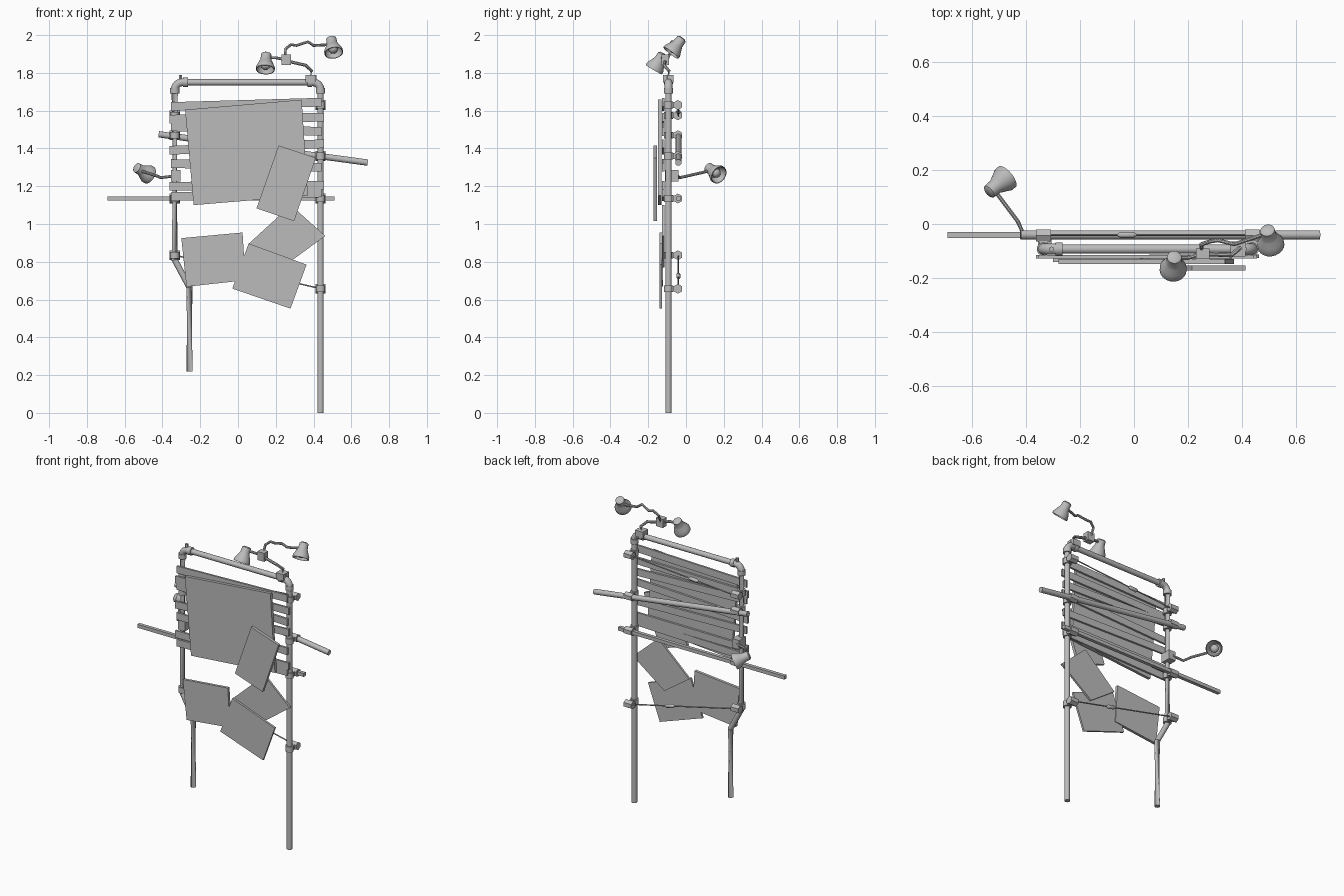
import bpy, bmesh, math
from mathutils import Vector

if "Cube" in bpy.data.objects:
    bpy.data.objects.remove(bpy.data.objects["Cube"])

grey = bpy.data.materials.new("plain grey")
grey.diffuse_color = (0.5, 0.5, 0.5, 1)
grey.use_nodes = True
grey.node_tree.nodes["Principled BSDF"].inputs["Base Color"].default_value = grey.diffuse_color


def finish(name, bm, smooth=True):
    bmesh.ops.recalc_face_normals(bm, faces=bm.faces)
    me = bpy.data.meshes.new(name)
    bm.to_mesh(me)
    bm.free()
    me.materials.append(grey)
    ob = bpy.data.objects.new(name, me)
    bpy.context.collection.objects.link(ob)
    if smooth:
        bpy.ops.object.select_all(action='DESELECT')
        ob.select_set(True)
        bpy.context.view_layer.objects.active = ob
        bpy.ops.object.shade_smooth_by_angle(angle=math.radians(40))
    return ob


def rings(bm, stations, n, closed=True):
    """Skin circles given as (centre, axis, radius)."""
    loops = []
    for c, axis, r in stations:
        q = Vector(axis).to_track_quat('Z', 'Y')
        loops.append([bm.verts.new(Vector(c) + q @ Vector(
            (r * math.cos((k + .5) * math.tau / n), r * math.sin((k + .5) * math.tau / n), 0)))
            for k in range(n)])
    for a, b in zip(loops, loops[1:]):
        for k in range(n):
            bm.faces.new((a[k], a[(k + 1) % n], b[(k + 1) % n], b[k]))
    if closed:
        bm.faces.new(loops[0][::-1])
        bm.faces.new(loops[-1])


def tube(name, pts, r, n=16):
    """Tube through points with mitred corners."""
    pts = [Vector(p) for p in pts]
    bm = bmesh.new()
    st = []
    for i, p in enumerate(pts):
        d = Vector()
        if i:
            d += (p - pts[i - 1]).normalized()
        if i < len(pts) - 1:
            d += (pts[i + 1] - p).normalized()
        st.append((p, d, r))
    rings(bm, st, n)
    return finish(name, bm)


def lathe(name, base, axis, profile, n=20):
    """Solid of revolution from (distance, radius) pairs."""
    axis = Vector(axis).normalized()
    bm = bmesh.new()
    rings(bm, [(Vector(base) + axis * t, axis, r) for t, r in profile], n)
    return finish(name, bm)


def panel(name, corners, y0, y1):
    """Flat board from front-face (x, z) corners."""
    bm = bmesh.new()
    f = bm.faces.new([bm.verts.new((x, y0, z)) for x, z in corners])
    g = bmesh.ops.extrude_face_region(bm, geom=[f])
    bmesh.ops.translate(bm, vec=(0, y1 - y0, 0),
                        verts=[v for v in g['geom'] if isinstance(v, bmesh.types.BMVert)])
    return finish(name, bm, False)


def box(name, c, s):
    x, y, z = c
    a, b, h = (v / 2 for v in s)
    return panel(name, [(x - a, z - h), (x + a, z - h), (x + a, z + h), (x - a, z + h)], y - b, y + b)


Y, YB = -0.093, -0.04      # pipe plane and rear rod plane
XL, XR = -0.335, 0.437     # uprights

# Pipe frame
tube("right_upright", [(XR, Y, 0), (XR, Y, 1.72)], 0.017)
tube("left_upright", [(XL, Y, 1.72), (XL, Y, 0.81), (-0.257, Y, 0.665), (-0.257, Y, 0.22)], 0.017)
tube("top_pipe", [(-0.3, Y, 1.75), (0.4, Y, 1.75)], 0.017)

# Corner elbows with collars and a bolt
for side, x, s in (("left", XL, 1), ("right", XR, -1)):
    arc = [(x + s * (.04 - .04 * math.cos(a)), Y, 1.71 + .04 * math.sin(a))
           for a in (i * math.pi / 12 for i in range(7))]
    tube(side + "_elbow", [(x, Y, 1.69)] + arc + [(x + s * .065, Y, 1.75)], 0.021)
    lathe(side + "_lower_collar", (x, Y, 1.69), (0, 0, 1), [(0, .025), (.03, .025)])
    lathe(side + "_upper_collar", (x + s * .045, Y, 1.75), (s, 0, 0), [(0, .025), (.025, .025)])
    lathe(side + "_bolt", (x + s * .03, Y, 1.75), (0, 0, 1), [(0, .01), (.04, .01)], 6)

# Rear rods
tube("straight_rod", [(-0.69, YB, 1.135), (0.51, YB, 1.135)], 0.016, 4)
tube("slanted_rod", [(-0.42, YB, 1.475), (0.687, YB, 1.325)], 0.017)

# Bracing wires with turnbuckles
for name, zl, zr, t in (("upper", 1.57, 1.63, .4), ("lower", .835, .658, .62)):
    a, b = Vector((XL, YB, zl)), Vector((XR, YB, zr))
    tube(name + "_wire", [a, b], 0.004, 8)
    m, d = a.lerp(b, t), b - a
    lathe(name + "_turnbuckle", m - d.normalized() * .035, d,
          [(0, .005), (.012, .012), (.058, .012), (.07, .005)], 8)

# Clamps joining uprights to rods: collar, hexagonal rear collar and link
for x, zs in ((XL, (1.575, 1.47, 1.135, .835)), (XR, (1.63, 1.36, 1.135, .657))):
    for z in zs:
        lathe("pipe_collar", (x, Y, z - .018), (0, 0, 1), [(0, .025), (.036, .025)])
        lathe("rod_collar", (x - .027, -.043, z), (1, 0, 0), [(0, .026), (.054, .026)], 6)
        box("clamp_link", (x, -.067, z), (.034, .045, .03))

# Horizontal slats: left and right centre heights
slats = [(1.622, 1.645), (1.555, 1.565), (1.515, 1.49), (1.39, 1.425),
         (1.32, 1.30), (1.2, 1.205), (1.145, 1.165)]
for i, (a, b) in enumerate(slats):
    x0, x1, h = -0.355 - .008 * (i % 2), 0.443 + .012 * (i % 2), .023
    panel("slat", [(x0, a - h), (x1, b - h), (x1, b + h), (x0, a + h)], -.128, -.115)

# Display boards
panel("large_board", [(-.28, 1.605), (.337, 1.658), (.37, 1.15), (-.235, 1.1)], -.148, -.129)
panel("tall_board", [(.215, 1.416), (.412, 1.35), (.297, 1.015), (.098, 1.083)], -.172, -.153)
panel("left_board", [(-.3, .925), (.024, .955), (.04, .702), (-.273, .668)], -.14, -.122)
panel("front_board", [(.056, .897), (.363, .785), (.278, .552), (-.03, .658)], -.14, -.127)
panel("turned_board", [(.056, .895), (.28, 1.1), (.462, .937), (.235, .77)], -.126, -.113)


# Lamps: socket, flared shade and bulb; base is the rear of the socket
def lamp(name, centre, axis):
    axis = Vector(axis).normalized()
    base = Vector(centre) - axis * .05
    lathe(name + "_shade", base, axis,
          [(0, .018), (.006, .027), (.04, .029), (.048, .033), (.07, .043), (.085, .05),
           (.1, .05), (.1, .046), (.085, .045), (.06, .032)])
    lathe(name + "_bulb", base + axis * .055, axis,
          [(0, .012), (.012, .022), (.024, .025), (.036, .018), (.041, .006)], 12)


lamp("side_lamp", (-.505, .145, 1.28), (.6, .5, -.35))
tube("side_lamp_arm", [(XL, -.045, 1.255), (-.41, -.035, 1.245), (-.43, .01, 1.255),
                       (-.505, .11, 1.278)], 0.008, 8)
box("side_lamp_clamp", (-.33, -.075, 1.255), (.05, .07, .06))

lamp("top_left_lamp", (.147, -.145, 1.86), (-.05, -.5, -.85))
lamp("top_right_lamp", (.5, -.05, 1.945), (.12, -.5, -.65))
tube("top_lamp_stem", [(.385, Y, 1.78), (.39, -.09, 1.81), (.36, -.115, 1.84), (.25, -.11, 1.865)], 0.009, 8)
tube("top_left_arm", [(.25, -.11, 1.87), (.2, -.125, 1.88), (.15, -.125, 1.88)], 0.008, 8)
tube("top_right_arm", [(.25, -.1, 1.87), (.25, -.075, 1.925), (.28, -.065, 1.95), (.31, -.06, 1.945),
                       (.37, -.075, 1.965), (.4, -.065, 1.945), (.49, -.035, 1.95)], 0.008, 8)
box("lamp_joint", (.255, -.11, 1.87), (.05, .04, .055))
box("top_lamp_clamp", (.385, Y, 1.77), (.055, .055, .04))
